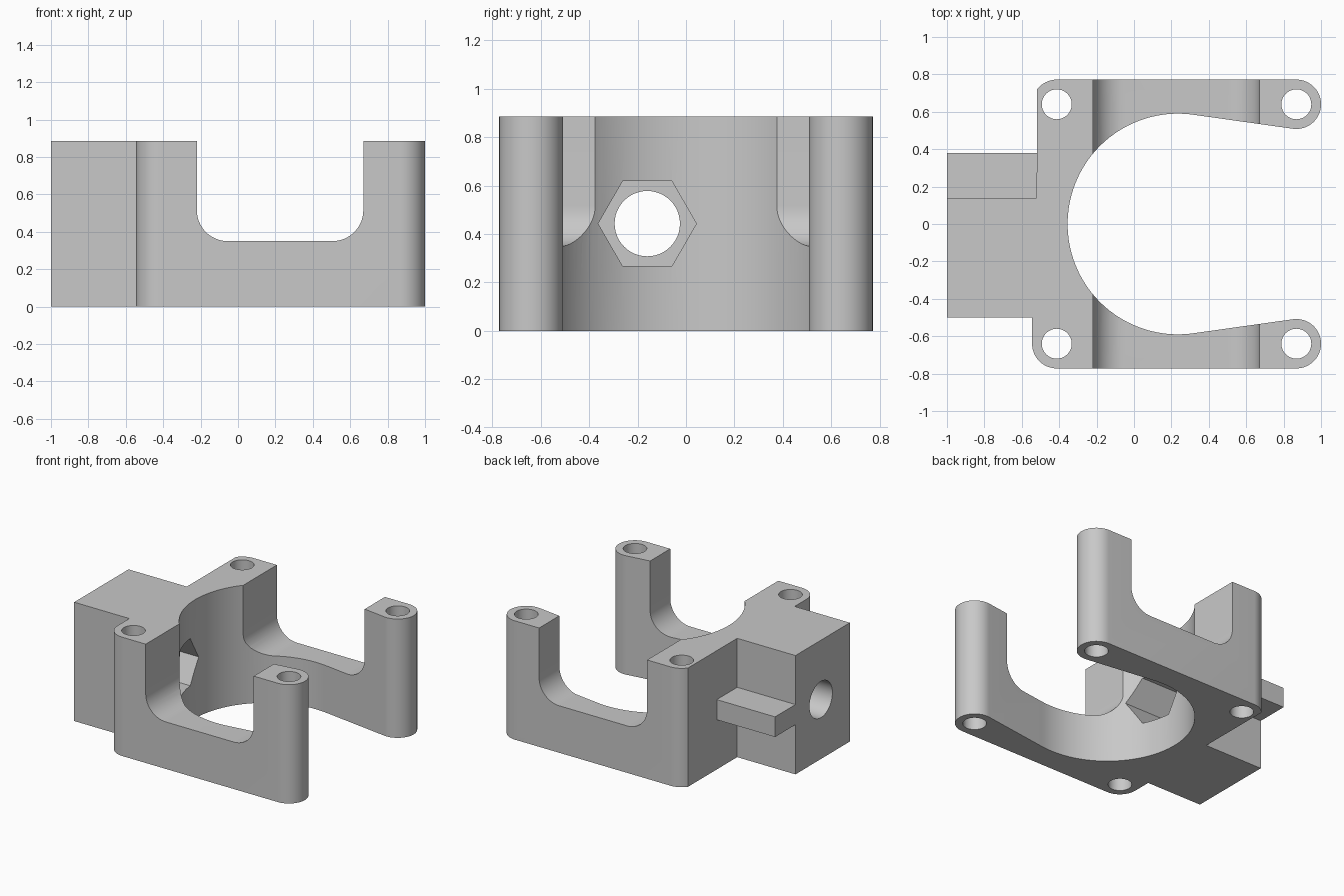
import bpy, bmesh
from math import sin, cos, radians, pi
from mathutils import Vector

if "Cube" in bpy.data.objects:
    bpy.data.objects.remove(bpy.data.objects["Cube"], do_unlink=True)

HEIGHT = 0.885
BOSS_R, BORE_R = 0.132, 0.59
REAR_X, FRONT_X, BOSS_Y, BORE_X = -0.413, 0.868, 0.64, 0.235
BOLT_Y, BOLT_Z = -0.16, 0.443
TANGENT = 81.8  # angle where the bore runs into the straight arm walls

grey = bpy.data.materials.new("grey plastic")
grey.use_nodes = True
grey.diffuse_color = (0.58, 0.58, 0.58, 1)
grey.node_tree.nodes["Principled BSDF"].inputs["Base Color"].default_value = (0.58, 0.58, 0.58, 1)


def arc(cx, cy, r, a, b, n=32):
    angles = [radians(a + (b - a) * i / n) for i in range(n + 1)]
    return [(cx + r * cos(t), cy + r * sin(t)) for t in angles]


def prism(name, outline, to_3d, depth):
    """Extrude a flat outline, placed in space by to_3d, along depth."""
    bm = bmesh.new()
    face = bm.faces.new([bm.verts.new(to_3d(u, v)) for u, v in outline])
    top = bmesh.ops.extrude_face_region(bm, geom=[face])["geom"]
    bmesh.ops.translate(bm, vec=Vector(depth),
                        verts=[g for g in top if isinstance(g, bmesh.types.BMVert)])
    bmesh.ops.recalc_face_normals(bm, faces=bm.faces)
    mesh = bpy.data.meshes.new(name)
    bm.to_mesh(mesh)
    bm.free()
    mesh.materials.append(grey)
    obj = bpy.data.objects.new(name, mesh)
    bpy.context.scene.collection.objects.link(obj)
    return obj


# Clamp body: block, corner bosses and open bore in one profile
outline = [(-1, -0.5), (REAR_X - BOSS_R, -0.5)]
outline += arc(REAR_X, -BOSS_Y, BOSS_R, 180, 270, 16)
outline += arc(FRONT_X, -BOSS_Y, BOSS_R, -90, 180 - TANGENT)
outline += arc(BORE_X, 0, BORE_R, -TANGENT, TANGENT - 360, 72)
outline += arc(FRONT_X, BOSS_Y, BOSS_R, TANGENT - 180, 90)
outline += arc(REAR_X, BOSS_Y, BOSS_R, 90, 144, 10)
outline += [(-0.52, 0.14), (-1, 0.14)]
body = prism("clamp_body", outline, lambda x, y: (x, y, 0), (0, 0, HEIGHT))

# Cutters: side windows, screw holes, bolt bore and nut pocket
window = [(0.67, 1.2), (-0.22, 1.2)]
window += arc(-0.055, 0.515, 0.165, 180, 270, 16)
window += arc(0.505, 0.515, 0.165, 270, 360, 16)
cutters = [prism("window_cutter", window, lambda x, z: (x, -1, z), (0, 2, 0))]
for x in (REAR_X, FRONT_X):
    for y in (-BOSS_Y, BOSS_Y):
        cutters.append(prism("screw_hole_cutter", arc(x, y, 0.08, 0, 352.5, 47),
                             lambda u, v: (u, v, -0.1), (0, 0, 1.2)))
cutters.append(prism("bolt_hole_cutter", arc(BOLT_Y, BOLT_Z, 0.135, 0, 352.5, 47),
                     lambda y, z: (-1.1, y, z), (1.0, 0, 0)))
cutters.append(prism("nut_pocket_cutter", arc(BOLT_Y, BOLT_Z, 0.203, 0, 300, 5),
                     lambda y, z: (-0.64, y, z), (0.54, 0, 0)))

for cutter in cutters:
    cutter.hide_render = True
    mod = body.modifiers.new(cutter.name, 'BOOLEAN')
    mod.operation = 'DIFFERENCE'
    mod.solver = 'EXACT'
    mod.object = cutter

# Bake the cuts and drop the cutters
bpy.context.view_layer.update()
graph = bpy.context.evaluated_depsgraph_get()
cut_mesh = bpy.data.meshes.new_from_object(body.evaluated_get(graph))
body.modifiers.clear()
body.data = cut_mesh
for cutter in cutters:
    bpy.data.objects.remove(cutter, do_unlink=True)

# Side tab beside the block
prism("side_tab", [(-1, 0.13), (-0.51, 0.13), (-0.51, 0.38), (-1, 0.38)],
      lambda x, y: (x, y, 0.37), (0, 0, 0.15))

# Smooth the round walls, keep the corners sharp
bpy.ops.object.select_all(action='DESELECT')
body.select_set(True)
bpy.context.view_layer.objects.active = body
bpy.ops.object.shade_smooth_by_angle(angle=radians(30))
